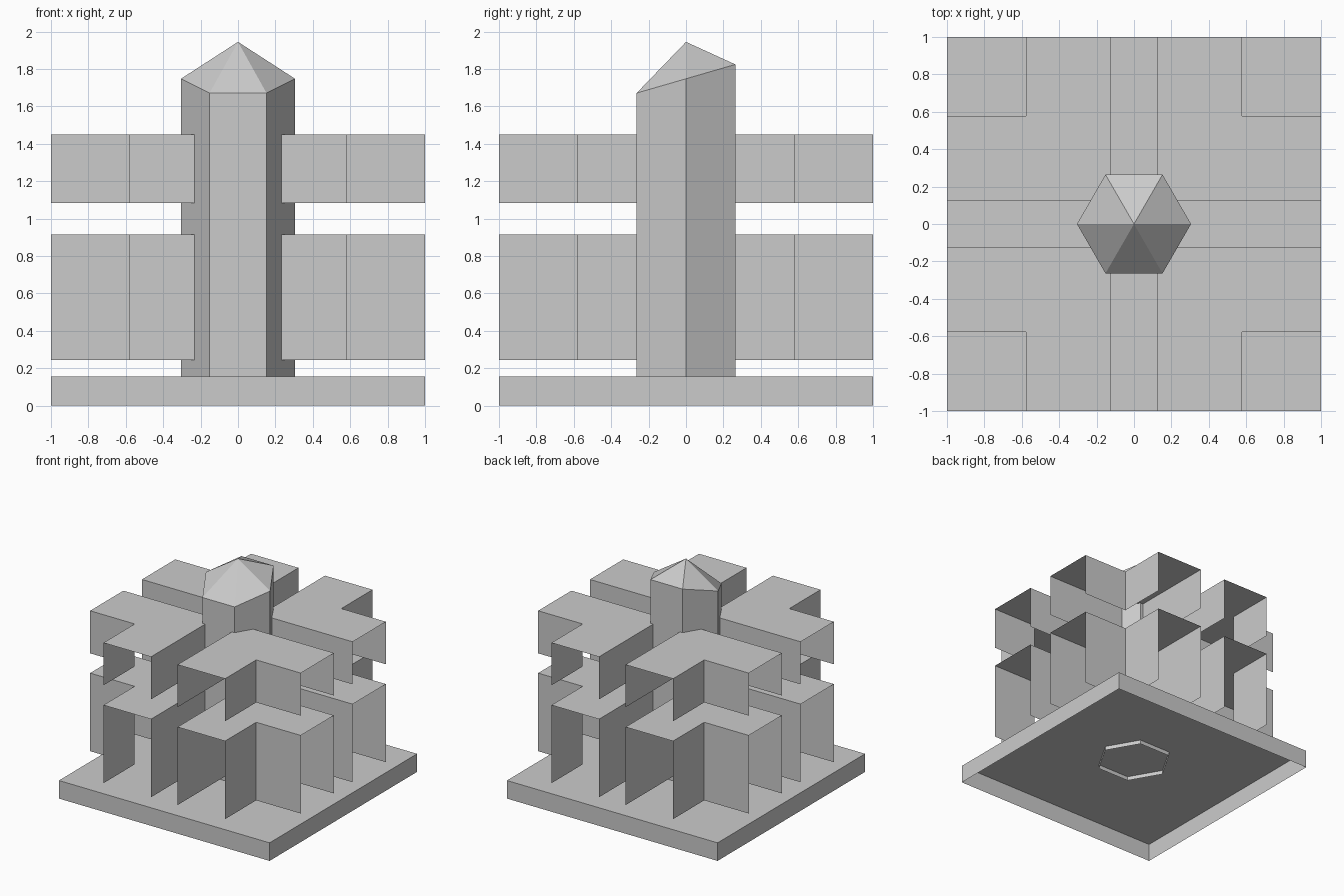
import bpy
import bmesh
from math import cos, sin, pi, sqrt

cube = bpy.data.objects.get("Cube")
if cube:
    bpy.data.objects.remove(cube, do_unlink=True)

grey = bpy.data.materials.new("plain_grey")
grey.use_nodes = True
grey.diffuse_color = (0.6, 0.6, 0.6, 1)
grey.node_tree.nodes["Principled BSDF"].inputs["Base Color"].default_value = (0.6, 0.6, 0.6, 1)


def make_object(name, bm):
    bmesh.ops.remove_doubles(bm, verts=bm.verts[:], dist=0.0001)
    mesh = bpy.data.meshes.new(name)
    bm.to_mesh(mesh)
    bm.free()
    mesh.materials.append(grey)
    obj = bpy.data.objects.new(name, mesh)
    bpy.context.scene.collection.objects.link(obj)
    return obj


def add_face(bm, points):
    return bm.faces.new([bm.verts.new(p) for p in points])


def open_shell(name, outline, low, high, walls):
    """Flat top over an outline, with walls hanging from the chosen edges."""
    bm = bmesh.new()
    add_face(bm, [(x, y, high) for x, y in outline])
    for i in walls:
        p, q = outline[i], outline[(i + 1) % len(outline)]
        add_face(bm, [(*p, low), (*q, low), (*q, high), (*p, high)])
    return make_object(name, bm)


# Base: a shallow tray turned upside down
BASE_TOP = 0.155
open_shell("base_slab", [(-1, -1), (1, -1), (1, 1), (-1, 1)], 0, BASE_TOP, range(4))

# Tower: hexagonal shaft with a tilted eave and pointed roof
RADIUS = 0.305
HALF_DEPTH = RADIUS * sqrt(3) / 2
ring = [(RADIUS * cos(i * pi / 3), RADIUS * sin(i * pi / 3)) for i in range(6)]
bm = bmesh.new()
for i in range(6):
    p, q = ring[i], ring[(i + 1) % 6]
    p_eave, q_eave = [(x, y, 1.748 + 0.29 * y) for x, y in (p, q)]
    add_face(bm, [(*p, 0.12), (*q, 0.12), q_eave, p_eave])
    add_face(bm, [p_eave, q_eave, (0, 0, 1.945)])
make_object("hexagonal_tower", bm)

# Blocks: notched canopies around the tower, open underneath and at outer ends
GAP, NOTCH = 0.126, 0.577
outline = [
    (GAP, HALF_DEPTH), (RADIUS / 2, HALF_DEPTH), (RADIUS - GAP / sqrt(3), GAP),
    (1, GAP), (1, NOTCH), (NOTCH, NOTCH), (NOTCH, 1), (GAP, 1),
]
for name, low, high in (("lower_blocks", 0.245, 0.915), ("upper_blocks", 1.085, 1.45)):
    blocks = open_shell(name, outline, low, high, (2, 4, 5, 7))
    mirror = blocks.modifiers.new("four_quarters", "MIRROR")
    mirror.use_axis = (True, True, False)
    mirror.use_mirror_merge = False
